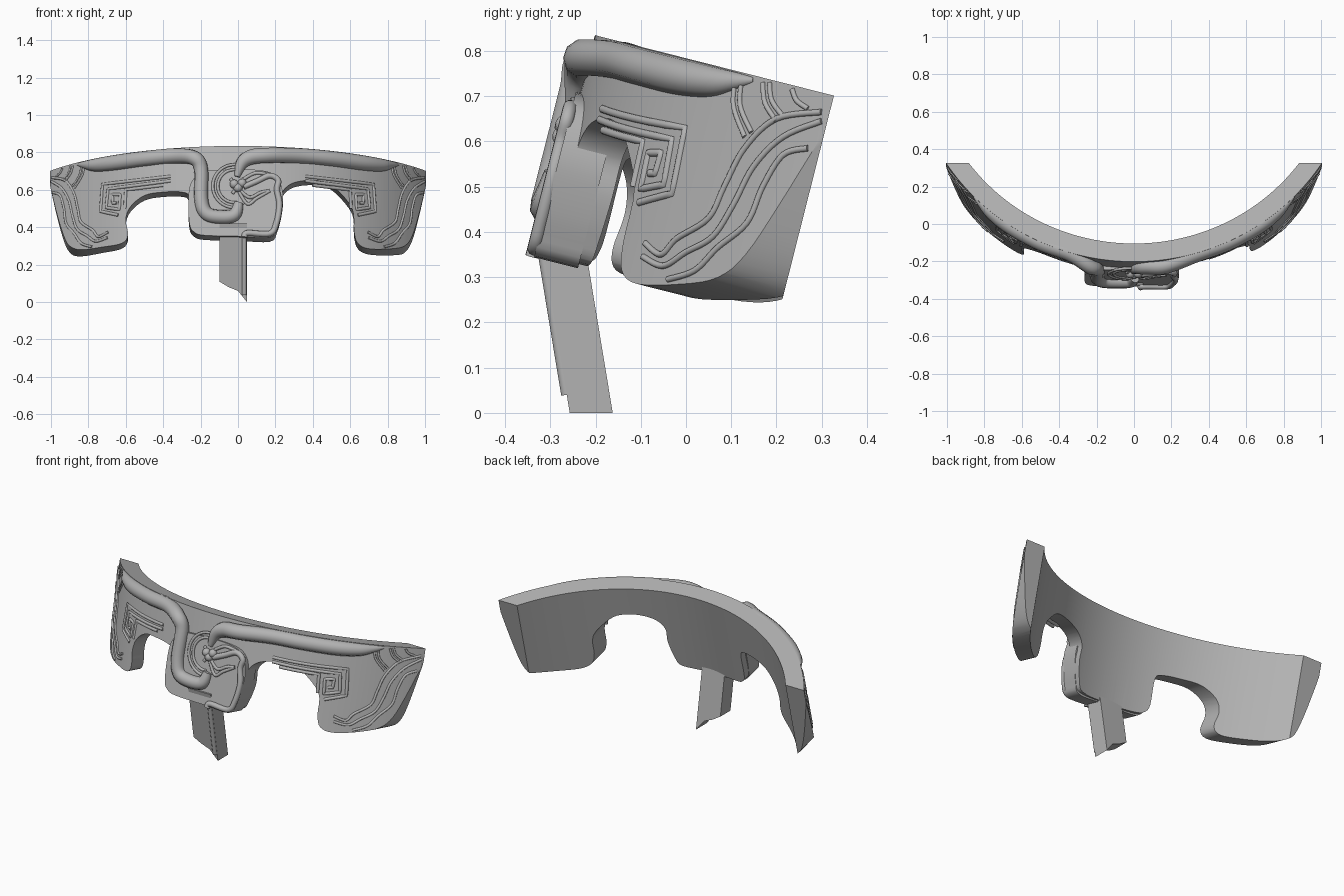
import bpy, bmesh, math
from mathutils import Vector

if "Cube" in bpy.data.objects:
    bpy.data.objects.remove(bpy.data.objects["Cube"])

TILT = math.radians(14.2)
SIN, COS = math.sin(TILT), math.cos(TILT)
OUTER, INNER, CENTRE = 1.2, 1.1, 0.8
TOP, END, PLATE = 0.76, 0.145, -0.41

clay = bpy.data.materials.new("grey_clay")
clay.use_nodes = True
clay.diffuse_color = (0.45, 0.45, 0.45, 1)
clay.node_tree.nodes["Principled BSDF"].inputs["Base Color"].default_value = (0.45, 0.45, 0.45, 1)


# Tilted frame: v runs back, w runs up along the band
def place(x, v, w):
    return Vector((x, v * COS + w * SIN, -v * SIN + w * COS))


def curve_v(x):
    return CENTRE - math.sqrt(OUTER ** 2 - min(abs(x), 1.0) ** 2)


def band(x, w, d=0.0):
    """Point on the outer band at width x and height w."""
    s = (OUTER + d) / OUTER
    return place(x * s, CENTRE + (curve_v(x) - CENTRE) * s, w)


def front(x, z, d=0.0):
    """Point on the band seen at front position x, z."""
    return band(x, (z + curve_v(x) * SIN) / COS, d)


def flat(x, z, d=0.0):
    """Point on the flat centre plate."""
    return place(x, PLATE - d, (z + PLATE * SIN) / COS)


def side(y, z):
    """Point on the band seen at side position y, z."""
    v, w = y * COS - z * SIN, y * SIN + z * COS
    return place(math.sqrt(OUTER ** 2 - (v - CENTRE) ** 2), v, w)


def smooth(points, steps=6):
    """Rounded path through the points."""
    p = [Vector(q) for q in points]
    p = [p[0]] + p + [p[-1]]
    out = []
    for a, b, c, e in zip(p, p[1:], p[2:], p[3:]):
        for i in range(steps):
            t = i / steps
            out.append(b + (c - a) * (t / 2) + (a * 2 - b * 5 + c * 4 - e) * (t * t / 2)
                       + (b * 3 - a - c * 3 + e) * (t ** 3 / 2))
    return out + [p[-1]]


def finish(name, mesh, angle=35):
    mesh.materials.clear()
    mesh.materials.append(clay)
    mesh.polygons.foreach_set("use_smooth", [True] * len(mesh.polygons))
    mesh.set_sharp_from_angle(angle=math.radians(angle))
    ob = bpy.data.objects.new(name, mesh)
    bpy.context.collection.objects.link(ob)
    return ob


def loft(name, ring_a, ring_b):
    """Solid between two matching outlines."""
    bm = bmesh.new()
    a = [bm.verts.new(p) for p in ring_a]
    b = [bm.verts.new(p) for p in ring_b]
    bm.faces.new(a)
    bm.faces.new(b[::-1])
    for i in range(len(a)):
        j = (i + 1) % len(a)
        bm.faces.new((a[i], b[i], b[j], a[j]))
    bmesh.ops.recalc_face_normals(bm, faces=bm.faces)
    mesh = bpy.data.meshes.new(name)
    bm.to_mesh(mesh)
    bm.free()
    return finish(name, mesh)


def evaluated(ob):
    deps = bpy.context.evaluated_depsgraph_get()
    return bpy.data.meshes.new_from_object(ob.evaluated_get(deps))


def tube(name, points, radius, sizes=None):
    """Round bead along a path; sizes scale the radius at each point."""
    curve = bpy.data.curves.new(name, 'CURVE')
    curve.dimensions = '3D'
    curve.bevel_depth = radius
    curve.bevel_resolution = 3
    curve.use_fill_caps = True
    spline = curve.splines.new('POLY')
    spline.points.add(len(points) - 1)
    for i, p in enumerate(points):
        spline.points[i].co = (*p, 1)
        if sizes:
            spline.points[i].radius = sizes[i]
    helper = bpy.data.objects.new(name + "_path", curve)
    bpy.context.collection.objects.link(helper)
    mesh = evaluated(helper)
    bpy.data.objects.remove(helper)
    return finish(name, mesh, 60)


def mirrored(name, points, radius):
    for label, s in (("left", 1), ("right", -1)):
        tube(f"{label}_{name}", [Vector((p.x * s, p.y, p.z)) for p in points], radius)


# Curved band, cut to the mask outline
arc = [math.radians(-75 + 150 * i / 120) for i in range(121)]
plan = [(OUTER * math.sin(a), CENTRE - OUTER * math.cos(a)) for a in arc]
plan += [(INNER * math.sin(a), CENTRE - INNER * math.cos(a)) for a in reversed(arc)]
shell = loft("curved_band", [place(x, v, TOP) for x, v in plan],
             [place(x, v, -0.3) for x, v in plan])

lower_edge = smooth([
    (-1.0, .6), (-.965, .46), (-.93, .35), (-.9, .30), (-.84, .28), (-.72, .295), (-.62, .315),
    (-.588, .36), (-.6, .44), (-.575, .51), (-.5, .57), (-.4, .588), (-.3, .588),
    (-.262, .56), (-.26, .42), (-.235, .375), (-.18, .36), (0, .355), (.17, .352),
    (.21, .40), (.235, .50), (.235, .58), (.28, .63), (.36, .65), (.45, .645),
    (.52, .61), (.61, .50), (.62, .38), (.64, .315), (.7, .285), (.82, .285),
    (.89, .30), (.93, .35), (.965, .46), (1.0, .6)], 4)
outline = [(x, (z + curve_v(x) * SIN) / COS) for x, z in lower_edge]
outline = [(-1.02, TOP + .1), (-1.005, .68)] + outline + [(1.005, .68), (1.02, TOP + .1)]
cutter = loft("outline_cutter", [place(x, -0.7, w) for x, w in outline],
              [place(x, END, w) for x, w in outline])
cutter.hide_render = True
cut = shell.modifiers.new("outline", 'BOOLEAN')
cut.operation, cut.solver, cut.object = 'INTERSECT', 'EXACT', cutter
mesh = evaluated(shell)
bpy.data.objects.remove(shell)
bpy.data.objects.remove(cutter)
finish("curved_band", mesh)

# Flat centre plate
shape = smooth([(-.2, .70), (-.25, .64), (-.265, .56), (-.26, .42), (-.235, .375), (-.18, .357),
                (0, .352), (.17, .347), (.21, .40), (.235, .50), (.24, .58), (.215, .66),
                (.15, .70), (0, .71), (-.2, .70)], 4)[:-1]
loft("centre_plate", [flat(x, z) for x, z in shape], [flat(x, z, -.1) for x, z in shape])

# Nose strip, leaning back towards its broken tip
def strip(x, z, d=0.0):
    return Vector((x, -.318 + .165 * (.37 - z) - d, z))


nose = [(-.1, .42), (-.1, .11), (-.05, .08), (0, .06), (.048, 0), (.048, .42)]
loft("nose_strip", [strip(x, z) for x, z in nose], [strip(x, z, -.095) for x, z in nose])
tube("nose_ridge", [strip(.034, .37), strip(.034, .04)], .013)


# Heavy brow rolls along the top, turning down onto the plate
def roll(name, s, tail, sizes):
    head = [(.86, .75, .15), (.82, .738, .5), (.76, .724, .85), (.66, .718, 1), (.5, .718, 1), (.34, .718, 1)]
    pts = [(*band(x * s, w, -.004), r) for x, w, r in head]
    pts += [(*flat(x, z, .0), r) for (x, z), r in zip(tail, sizes)]
    path = smooth(pts)
    tube(name, [p.xyz for p in path], .042, [max(p.w, .1) for p in path])


roll("right_brow_roll", -1, [(-.235, .77), (-.198, .71), (-.197, .55), (-.17, .475), (-.1, .455), (-.02, .465), (.005, .53)],
     [.95, .9, .9, .9, .9, .85, .6])
roll("left_brow_roll", 1, [(.17, .785), (.07, .775), (.02, .74), (-.005, .67)], [1, 1, .8, .35])

# Rim bead round the plate's left half
rim = [(.035, .345), (.05, .368), (.17, .365), (.205, .42), (.222, .52), (.208, .6), (.215, .65),
       (.17, .675), (.1, .645), (.03, .615)]
tube("plate_rim", [flat(x, z, .004) for x, z in smooth(rim)], .016)

# Ring, leaf lines and knot at the centre
ring = [math.radians(70 + 10 * i) for i in range(22)]
for r in (.115, .088):
    tube("centre_ring", [flat(-.02 + r * math.cos(a), .62 + r * math.sin(a)) for a in ring], .008)
for leaf in ([(.0, .61), (.06, .56), (.12, .585), (.17, .595)],
             [(.0, .60), (.05, .525), (.1, .555), (.17, .595)],
             [(.01, .64), (.05, .67), (.1, .69), (.18, .68)],
             [(-.04, .66), (-.01, .62), (.03, .58)], [(-.03, .58), (0, .62), (.03, .66)]):
    tube("leaf_line", [flat(x, z) for x, z in smooth(leaf)], .009)
for x, z in ((-.02, .63), (.022, .635), (0, .61)):
    bm = bmesh.new()
    bmesh.ops.create_uvsphere(bm, u_segments=16, v_segments=10, radius=.024)
    bmesh.ops.translate(bm, verts=bm.verts, vec=flat(x, z, .003))
    knot = bpy.data.meshes.new("centre_knot")
    bm.to_mesh(knot)
    bm.free()
    finish("centre_knot", knot)


# Square spiral frets over the eyes
def straight(points, steps=6):
    return [Vector(a).lerp(Vector(b), i / steps) for a, b in zip(points, points[1:])
            for i in range(steps)] + [Vector(points[-1])]


for path in ([(.36, .672), (.725, .63), (.735, .485), (.64, .465)],
             [(.36, .648), (.695, .605), (.705, .505), (.635, .495), (.63, .575), (.672, .575), (.67, .53), (.65, .53)],
             [(.40, .625), (.6, .60), (.605, .5)]):
    mirrored("fret", [front(x, z, -.002) for x, z in straight(path)], .009)

# Flowing cheek lines
for path in ([(.3, .665), (.2, .65), (.13, .585), (.085, .5), (.05, .43), (-.02, .385), (-.055, .35), (-.09, .375)],
             [(.3, .645), (.215, .61), (.15, .545), (.105, .46), (.06, .39), (0, .355), (-.05, .325), (-.095, .345)],
             [(.27, .585), (.215, .57), (.17, .5), (.135, .42), (.07, .365), (.02, .315), (-.04, .295)]):
    mirrored("cheek_line", [side(y, z) for y, z in smooth(path)], .007)

# Scale arcs at the temples
for path in ([(.112, .745), (.105, .68), (.13, .61)], [(.125, .745), (.12, .68), (.145, .62)],
             [(.17, .73), (.175, .685), (.2, .645)], [(.185, .73), (.19, .69), (.215, .655)],
             [(.235, .715), (.245, .69), (.27, .672)]):
    mirrored("scale_arc", [side(y, z) for y, z in smooth(path)], .006)
